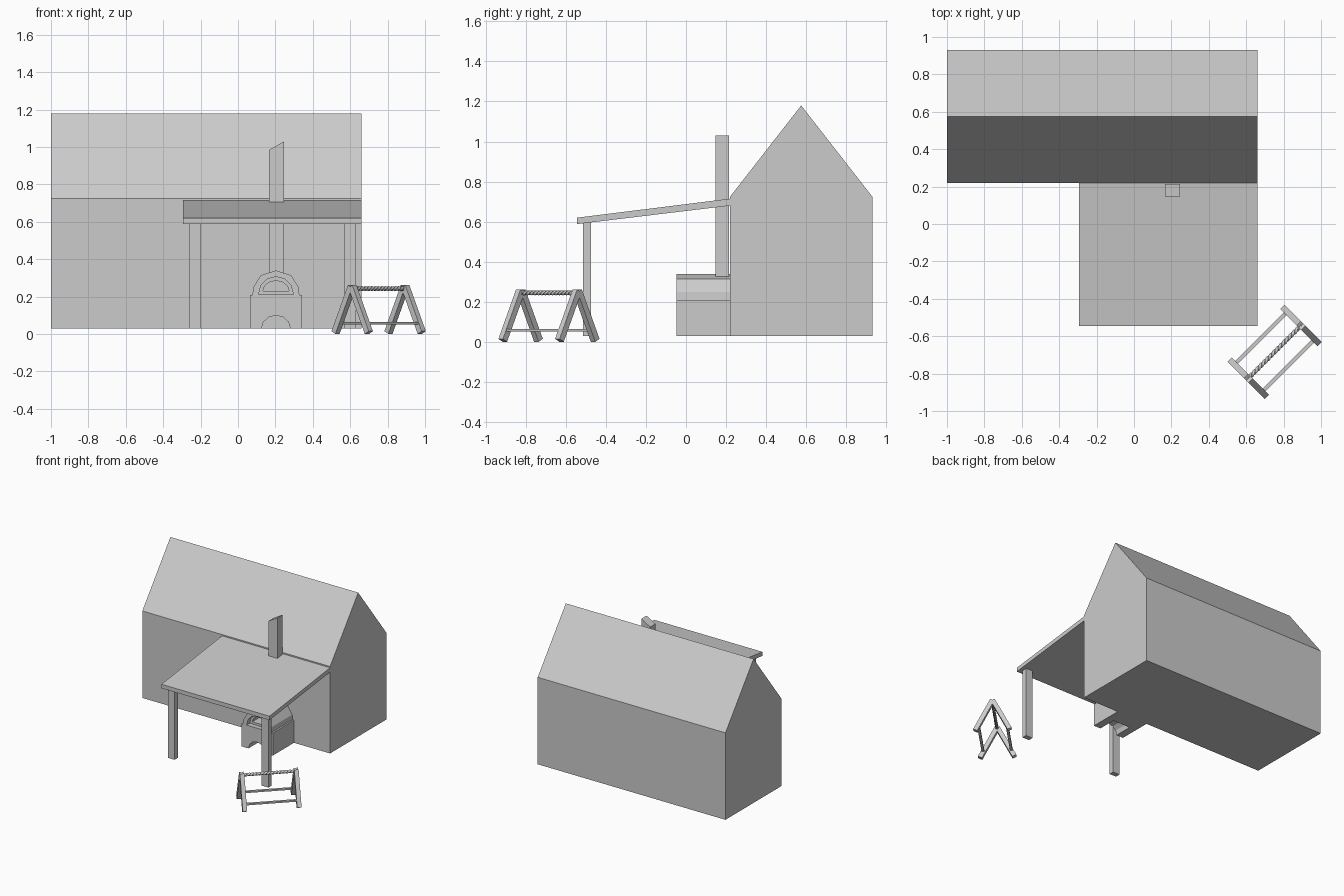
import bpy, bmesh, math
from mathutils import Vector

if "Cube" in bpy.data.objects:
    bpy.data.objects.remove(bpy.data.objects["Cube"])

grey = bpy.data.materials.new("plain grey")
grey.diffuse_color = (0.6, 0.6, 0.6, 1)
grey.use_nodes = True
grey.node_tree.nodes["Principled BSDF"].inputs["Base Color"].default_value = grey.diffuse_color


def finish(name, bm):
    bmesh.ops.recalc_face_normals(bm, faces=bm.faces)
    me = bpy.data.meshes.new(name)
    bm.to_mesh(me)
    bm.free()
    me.materials.append(grey)
    ob = bpy.data.objects.new(name, me)
    bpy.context.collection.objects.link(ob)
    return ob


def prism(name, points, offset):
    """Extrude a flat outline of 3D points along an offset."""
    bm = bmesh.new()
    face = bm.faces.new([bm.verts.new(p) for p in points])
    ext = bmesh.ops.extrude_face_region(bm, geom=[face])
    bmesh.ops.translate(bm, vec=offset,
                        verts=[g for g in ext["geom"] if isinstance(g, bmesh.types.BMVert)])
    return finish(name, bm)


def box(name, x0, x1, y0, y1, z0, z1):
    return prism(name, [(x0, y0, z0), (x1, y0, z0), (x1, y1, z0), (x0, y1, z0)], (0, 0, z1 - z0))


def beam(name, a, b, w, t, side):
    """Square-ended bar from a to b; w is measured along side."""
    a, b, side = Vector(a), Vector(b), Vector(side).normalized()
    n = (b - a).cross(side).normalized()
    s, n = side * w / 2, n * t / 2
    return prism(name, [a - s - n, a + s - n, a + s + n, a - s + n], b - a)


def arch(cx, y, z, rx, rz, segs=6):
    return [(cx + rx * math.cos(math.pi * i / segs), y, z + rz * math.sin(math.pi * i / segs))
            for i in range(segs + 1)]


# House with gable roof
prism("house", [(-1, y, z) for y, z in
                [(0.22, 0.03), (0.93, 0.03), (0.93, 0.725), (0.575, 1.18), (0.22, 0.725)]], (1.66, 0, 0))

# Lean-to roof and its posts
prism("porch_roof", [(-0.295, y, z) for y, z in
                     [(-0.545, 0.588), (0.22, 0.68), (0.22, 0.715), (-0.545, 0.62)]], (0.955, 0, 0))
for side, x in (("left", -0.26), ("right", 0.57)):
    box("porch_post_" + side, x, x + 0.06, -0.515, -0.475, 0.03, 0.596)

# Chimney with a slanted top
prism("chimney", [(0.167, 0.148, 0.325), (0.245, 0.148, 0.325),
                  (0.245, 0.148, 1.03), (0.167, 0.148, 0.985)], (0, 0.066, 0))

# Oven: wide base and faceted dome
half = [(0.138, 0.03), (0.138, 0.21), (0.125, 0.21), (0.122, 0.25), (0.08, 0.315)]
cx = 0.203
outline = [(cx + x, -0.048, z) for x, z in half] + [(cx, -0.048, 0.34)] + \
          [(cx - x, -0.048, z) for x, z in reversed(half)]
oven = prism("oven", outline, (0, 0.27, 0))

# Oven mouth, inner mouth and wood store openings
low = arch(cx, -0.1, 0.03, 0.077, 0.07)
cutters = [prism("mouth_cutter", arch(cx, -0.1, 0.212, 0.093, 0.095), (0, 0.09, 0)),
           prism("inner_mouth_cutter", arch(cx, -0.1, 0.23, 0.07, 0.055), (0, 0.25, 0)),
           prism("wood_store_cutter", [(cx + 0.077, -0.1, 0.0)] + low + [(cx - 0.077, -0.1, 0.0)],
                 (0, 0.2, 0))]
for c in cutters:
    c.hide_render = True
    c.hide_viewport = True
    c.display_type = 'WIRE'
    m = oven.modifiers.new(c.name, 'BOOLEAN')
    m.operation = 'DIFFERENCE'
    m.solver = 'EXACT'
    m.object = c

# Sawhorse: u runs along the bar, v across it
U, V, Z = Vector((1, 1, 0)).normalized(), Vector((1, -1, 0)).normalized(), Vector((0, 0, 1))
C = Vector((0.752, -0.684, 0))


def pt(u, v, z):
    return C + U * u + V * v + Z * z


for end, u in (("near", -0.2), ("far", 0.2)):
    for s, side in ((-1, "left"), (1, "right")):
        beam(f"sawhorse_leg_{end}_{side}", pt(u, s * 0.126, 0.008), pt(u, s * 0.002, 0.254),
             0.032, 0.033, U)
for s, side in ((-1, "left"), (1, "right")):
    beam("sawhorse_rail_" + side, pt(-0.2, s * 0.104, 0.058), pt(0.2, s * 0.104, 0.058),
         0.02, 0.012, V)

# Twisted top bar
bm = bmesh.new()
rings, n = 80, 4
loops = []
for i in range(rings + 1):
    u = -0.2 + 0.4 * i / rings
    loop = []
    for k in range(n):
        a = math.tau * k / n + i * math.pi / 10
        loop.append(bm.verts.new(pt(u, 0.013 * math.cos(a), 0.244 + 0.013 * math.sin(a))))
    loops.append(loop)
for a, b in zip(loops, loops[1:]):
    for k in range(n):
        bm.faces.new([a[k], a[(k + 1) % n], b[(k + 1) % n], b[k]])
bm.faces.new(loops[0])
bm.faces.new(loops[-1])
finish("sawhorse_twisted_bar", bm)
